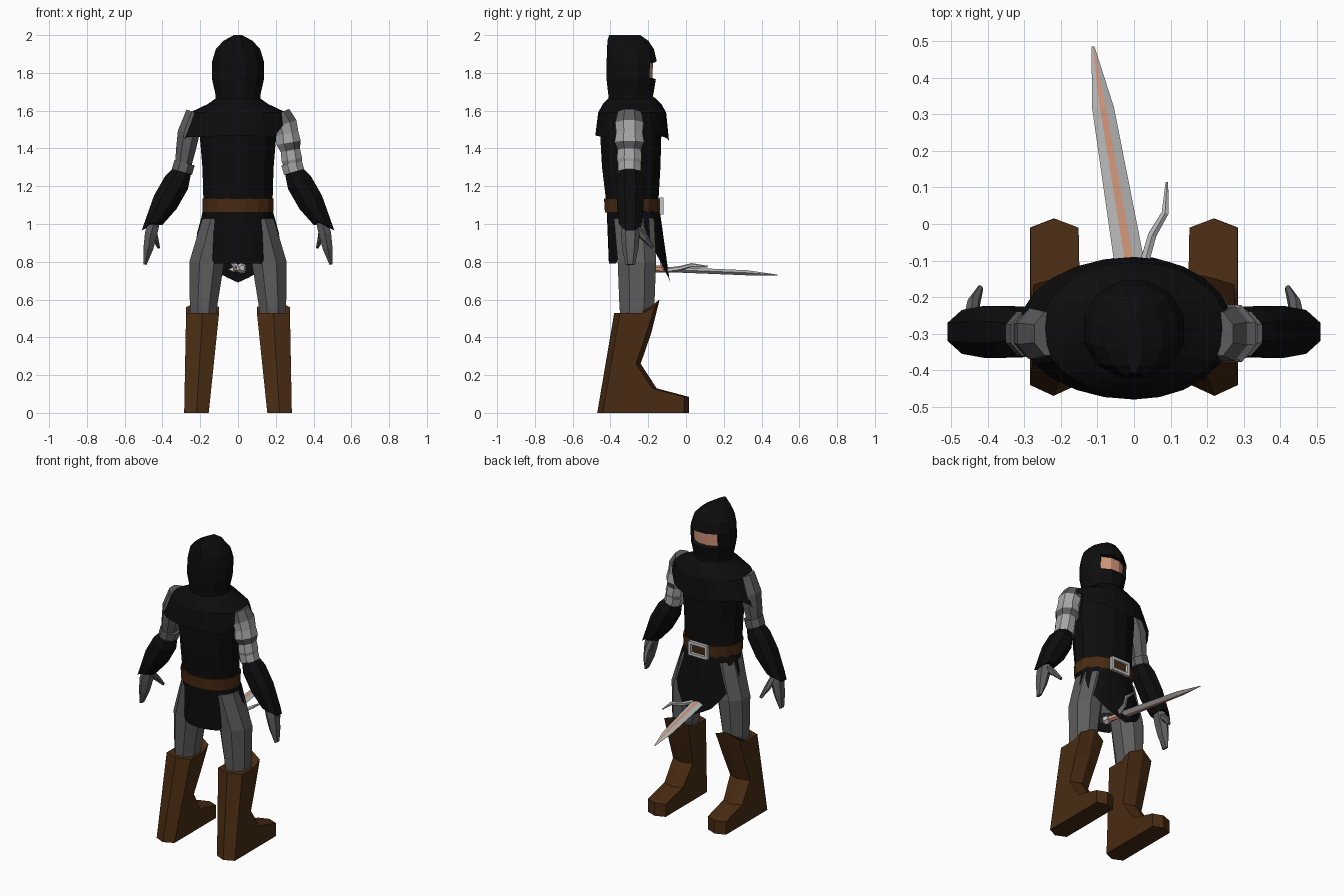
import bpy, bmesh
from math import sin, cos, pi
from mathutils import Vector

if "Cube" in bpy.data.objects:
    bpy.data.objects.remove(bpy.data.objects["Cube"])

MID_Y = -0.28


def material(name, r, g, b):
    m = bpy.data.materials.new(name)
    m.use_nodes = True
    m.diffuse_color = (r, g, b, 1)
    m.node_tree.nodes["Principled BSDF"].inputs["Base Color"].default_value = (r, g, b, 1)
    return m


BLACK = material("black cloth", .004, .004, .004)
BROWN = material("brown leather", .065, .024, .006)
GREY = material("grey cloth", .11, .11, .11)
LIGHT = material("light mail", .38, .38, .38)
SILVER = material("silver", .55, .55, .55)
SKIN = material("skin", .65, .31, .2)


def loft(name, rings, mat, caps=True, closed=True, paint=None):
    """Skin a list of equal-length point rings."""
    bm = bmesh.new()
    vs = [[bm.verts.new(p) for p in r] for r in rings]
    n = len(vs[0])
    for a, b in zip(vs, vs[1:]):
        for i in range(n if closed else n - 1):
            j = (i + 1) % n
            bm.faces.new((a[i], a[j], b[j], b[i]))
    if caps:
        bm.faces.new(vs[0][::-1])
        bm.faces.new(vs[-1])
    bmesh.ops.recalc_face_normals(bm, faces=bm.faces)
    if paint:
        paint(bm)
    me = bpy.data.meshes.new(name)
    bm.to_mesh(me)
    bm.free()
    for m in (mat if isinstance(mat, list) else [mat]):
        me.materials.append(m)
    ob = bpy.data.objects.new(name, me)
    bpy.context.collection.objects.link(ob)
    return ob


def oval(z, rx, back, front, n=12, cx=0):
    """Level ring with a flat facing forward."""
    pts = []
    for i in range(n):
        a = 2 * pi * (i + .5) / n
        pts.append((cx + rx * sin(a), (back + front) / 2 + (front - back) / 2 * cos(a), z))
    return pts


def tube(name, path, mat, n=8, tweak=None, paint=None):
    """Path points are (x, y, z, radius, radius along y)."""
    rings = []
    for k, (x, y, z, r, ry) in enumerate(path):
        a, b = path[max(k - 1, 0)], path[min(k + 1, len(path) - 1)]
        d = (Vector(b[:3]) - Vector(a[:3])).normalized()
        ref = Vector((0, 1, 0)) if abs(d.y) < .7 else Vector((0, 0, 1))
        u = d.cross(ref).normalized()
        w = u.cross(d)
        rings.append([Vector((x, y, z)) + u * r * cos(2 * pi * (i + .5) / n)
                      + w * ry * sin(2 * pi * (i + .5) / n) for i in range(n)])
    if tweak:
        tweak(rings)
    return loft(name, rings, mat, paint=paint)


def lerp_table(table, t):
    for (a, p), (b, q) in zip(table, table[1:]):
        if t <= b:
            return p + (q - p) * (t - a) / (b - a)
    return table[-1][1]


# Torso and belt
loft("tunic", [oval(1.02, .18, -.42, -.15), oval(1.14, .19, -.43, -.14),
               oval(1.3, .195, -.45, -.13), oval(1.47, .21, -.46, -.125),
               oval(1.58, .2, -.43, -.14), oval(1.66, .1, -.38, -.18)], BLACK)
loft("belt", [oval(1.06, .19, -.432, -.135, 16), oval(1.135, .193, -.437, -.13, 16)], BROWN)

# Buckle frame
for sx in (-1, 1):
    loft("buckle_side", [[(sx * .06 + a, b, z) for a, b in
                          ((-.009, -.14), (.009, -.14), (.009, -.12), (-.009, -.12))]
                         for z in (1.05, 1.14)], SILVER)
for z in (1.058, 1.132):
    loft("buckle_bar", [[(x, b, z + c) for b, c in
                         ((-.14, -.009), (-.12, -.009), (-.12, .009), (-.14, .009))]
                        for x in (-.06, .06)], SILVER)

# Skirt with pointed front, side slits and back flap
HEM = [(0, .69), (.12, .74), (.25, .84), (.4, .9), (.48, 1.0), (.6, 1.02), (.68, .84), (.75, .79), (1, .79)]
skirt = []
for k in range(4):
    ring = []
    for i in range(32):
        a = 2 * pi * i / 32
        t = min(a, 2 * pi - a) / pi
        drop = (1.08 - lerp_table(HEM, t)) * k / 3
        front = t < .5
        rx = .185 + drop * (.28 if front else -.03)
        ry = .14 + drop * (.14 if front else -.04)
        ring.append((rx * sin(a), MID_Y + ry * cos(a), 1.08 - drop))
    skirt.append(ring)
loft("skirt", skirt, BLACK, caps=False)

# Shoulder cape: short on one shoulder, pointed over the other
CAPE = [(0, 1.44), (.25, 1.48), (.36, 1.55), (.62, 1.55), (.75, 1.46), (1, 1.47),
        (1.25, 1.46), (1.37, 1.46), (1.5, 1.37), (1.62, 1.46), (1.75, 1.47), (2, 1.44)]
cape = []
for k in range(4):
    ring = []
    for i in range(24):
        a = 2 * pi * i / 24
        hem = lerp_table(CAPE, a / pi)
        z = (1.67, 1.635, 1.59, hem)[k]
        rx = (.11, .16, .255, .27 if a < pi else .315)[k]
        ry = (.12, .155, .18, .195)[k]
        ring.append((rx * sin(a), MID_Y - .005 + ry * cos(a), z))
    cape.append(ring)
loft("shoulder_cape", cape, BLACK, caps=False)


# Hood with recessed eye opening
def eye_opening(bm):
    faces = [f for f in bm.faces if f.normal.y > .6
             and 1.77 < f.calc_center_median().z < 1.87 and abs(f.calc_center_median().x) < .1]
    bmesh.ops.inset_region(bm, faces=faces, thickness=.008, depth=-.02)
    for f in faces:
        f.material_index = 1


loft("hood", [oval(1.62, .125, -.41, -.16), oval(1.68, .122, -.415, -.17),
              oval(1.765, .142, -.425, -.155), oval(1.86, .142, -.425, -.15),
              oval(1.925, .122, -.422, -.165), oval(1.97, .08, -.42, -.195),
              oval(2.0, .022, -.41, -.24)], [BLACK, SKIN], paint=eye_opening)

# Pelvis
loft("pelvis", [oval(.8, .06, -.34, -.2), oval(.9, .17, -.38, -.17), oval(1.07, .18, -.41, -.15)], GREY)

# Boot side profile as (y, z)
BOOT = [(-.44, 0), (-.01, 0), (-.01, .085), (-.18, .13), (-.265, .26),
        (-.21, .42), (-.165, .56), (-.23, .53), (-.35, .53)]


def cuff_point(rings):
    # Outer edge of the gauntlet runs down over the hand
    c = sum(rings[-1], Vector()) / len(rings[-1])
    for p in rings[-1]:
        out = abs(p.x) - abs(c.x)
        if out > 0:
            p.z -= out * 1.9
            p.x += (.03 if p.x > 0 else -.03) * out / .05


def mail_bands(bm):
    for f in bm.faces:
        c = f.calc_center_median()
        if c.z > 1.525 or 1.405 < c.z < 1.43:
            f.material_index = 1


for s, side in ((1, "left"), (-1, "right")):
    # Leg and boot
    loft(side + "_trouser", [oval(.48, .07, -.35, -.2, 8, s * .185), oval(.56, .078, -.36, -.16, 8, s * .183),
                             oval(.8, .1, -.37, -.15, 8, s * .165),
                             oval(1.03, .085, -.39, -.16, 8, s * .11)], GREY)
    cols = []
    for c in (0, 1, 2):
        col = []
        for y, z in BOOT:
            inner = .155 - .055 * min(z / .53, 1) ** 1.5
            outer = .285 - .01 * z / .53
            x = (inner, (inner + outer) / 2, outer)[c]
            push = 0
            if c == 1:
                push = .025 if z < .6 and y > -.3 else -.03
            col.append((s * x, y + push, z + (.04 if c == 1 and z > .54 else 0)))
        cols.append(col)
    loft(side + "_boot", cols, BROWN)

    # Upper sleeve: ridged mail on one side, plain cloth on the other
    sleeve = [(.225, 1.59, .06), (.25, 1.53, .075), (.262, 1.48, .07), (.268, 1.43, .078),
              (.277, 1.39, .062), (.285, 1.34, .066), (.295, 1.28, .048)]
    if s < 0:
        sleeve = [sleeve[0], sleeve[2], sleeve[4], sleeve[6]]
    tube(side + "_sleeve", [(s * x, -.3, z, r * .9, r * 1.08) for x, z, r in sleeve],
         [LIGHT, GREY] if s > 0 else GREY, paint=mail_bands if s > 0 else None)
    tube(side + "_sleeve_cuff", [(s * .283, -.3, 1.325, .06, .066), (s * .297, -.3, 1.275, .06, .066)],
         LIGHT if s > 0 else GREY)

    # Gauntlet, hand and thumb
    tube(side + "_gauntlet", [(s * .29, -.295, 1.285, .05, .055), (s * .325, -.295, 1.22, .075, .075),
                              (s * .385, -.295, 1.115, .075, .077), (s * .443, -.295, 1.02, .053, .065)],
         BLACK, tweak=cuff_point)
    tube(side + "_hand", [(s * .44, -.295, 1.03, .035, .045), (s * .46, -.295, .95, .038, .05),
                          (s * .475, -.295, .87, .03, .043), (s * .492, -.295, .785, .009, .025)], GREY, 6)
    tube(side + "_thumb", [(s * .45, -.275, .98, .022, .025), (s * .438, -.215, .925, .018, .02),
                           (s * .42, -.175, .875, .008, .01)], GREY, 6)


# Sword blade: diamond section with a coloured flat along the ridge
def fuller(bm):
    for f in bm.faces:
        if abs(f.normal.z) > .97 and len(f.verts) == 4:
            f.material_index = 1


blade = []
for x, y, z, w in ((-.01, -.12, .76, .042), (-.085, .32, .742, .03), (-.112, .485, .73, .004)):
    g, h = w * .28, min(w * .45, .014)
    blade.append([(x - w, y, z), (x - g, y, z + h), (x + g, y, z + h),
                  (x + w, y, z), (x + g, y, z - h), (x - g, y, z - h)])
loft("sword_blade", blade, [SILVER, SKIN], paint=fuller)
tube("sword_grip", [(-.01, -.11, .76, .018, .018), (.015, -.22, .765, .018, .018)], SKIN, 6)
tube("sword_pommel", [(.013, -.21, .765, .022, .022), (.018, -.24, .766, .03, .03),
                      (.022, -.26, .767, .015, .015)], SILVER, 6)

# Curled sword guard
tube("sword_guard", [(-.055, -.13, .82, .01, .01), (-.01, -.12, .775, .016, .016),
                     (.03, -.1, .755, .015, .015), (.05, -.03, .765, .013, .013),
                     (.085, .03, .782, .011, .011), (.09, .115, .775, .004, .004)], SILVER, 6)
